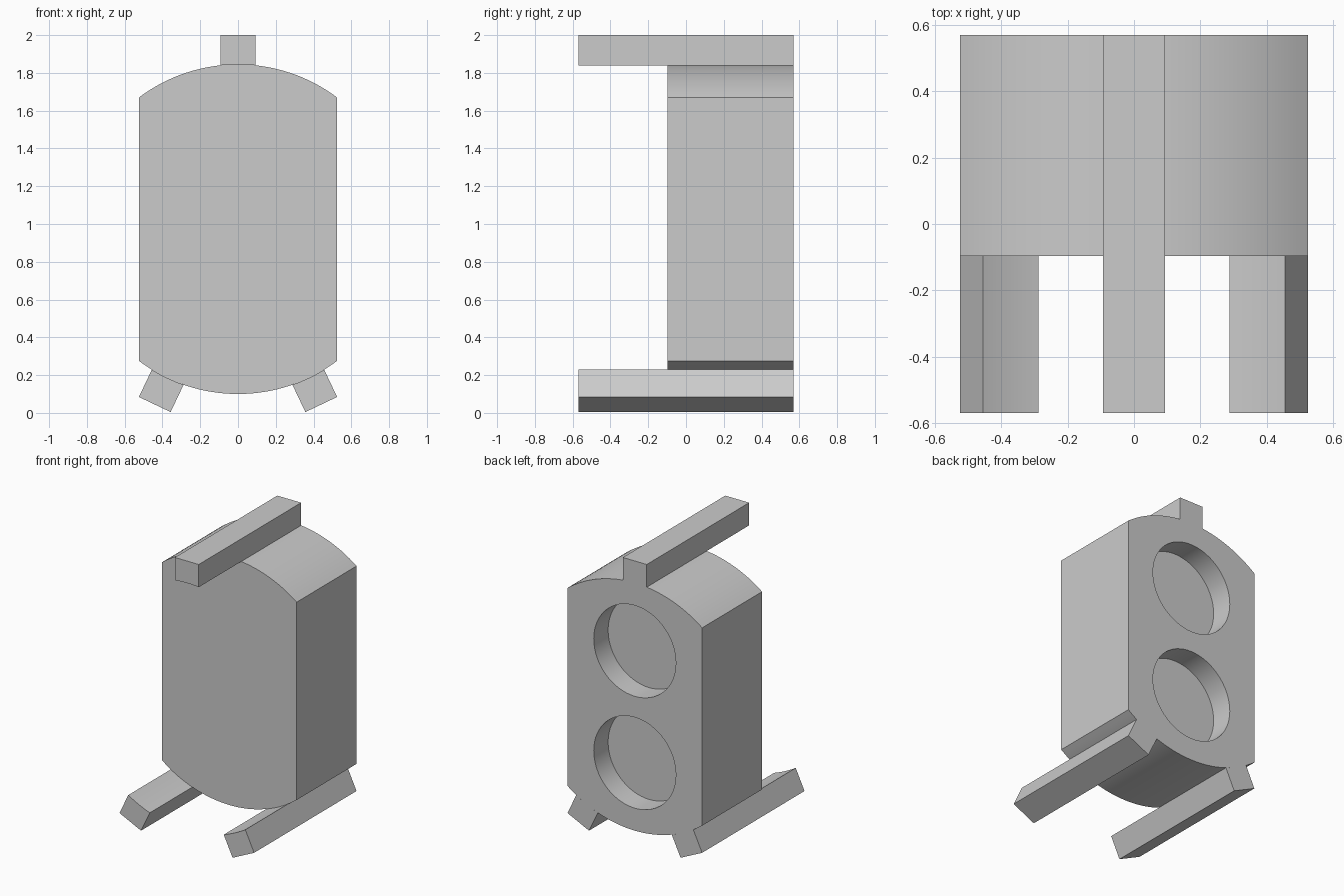
import bpy, bmesh, math
from mathutils import Matrix

if "Cube" in bpy.data.objects:
    bpy.data.objects.remove(bpy.data.objects["Cube"])

CENTER_Z = 0.9725      # axis shared by both curved ends and the rails
RADIUS = 0.8725        # radius of the curved ends
HALF_WIDTH = 0.525
FRONT, BODY_FRONT, BACK = -0.57, -0.097, 0.57

grey = bpy.data.materials.new("light grey")
grey.use_nodes = True
grey.diffuse_color = (0.6, 0.6, 0.6, 1)
grey.node_tree.nodes["Principled BSDF"].inputs["Base Color"].default_value = (0.6, 0.6, 0.6, 1)


def arc(half_width, steps):
    """Points on the upper arc, from left (+x) to right (-x)."""
    a = math.asin(half_width / RADIUS)
    angles = [a - 2 * a * i / steps for i in range(steps + 1)]
    return [(RADIUS * math.sin(t), RADIUS * math.cos(t)) for t in angles]


def prism(name, outline, y0, y1, turn=0.0):
    """Extrude an x-z outline along y, turned about the shared axis."""
    bm = bmesh.new()
    face = bm.faces.new([bm.verts.new((x, y0, z)) for x, z in outline])
    side = bmesh.ops.extrude_face_region(bm, geom=[face])
    verts = [v for v in side["geom"] if isinstance(v, bmesh.types.BMVert)]
    bmesh.ops.translate(bm, verts=verts, vec=(0, y1 - y0, 0))
    bmesh.ops.transform(bm, verts=bm.verts, matrix=Matrix.Translation((0, 0, CENTER_Z))
                        @ Matrix.Rotation(turn, 4, 'Y'))
    bmesh.ops.recalc_face_normals(bm, faces=bm.faces)
    mesh = bpy.data.meshes.new(name)
    bm.to_mesh(mesh)
    bm.free()
    mesh.materials.append(grey)
    obj = bpy.data.objects.new(name, mesh)
    bpy.context.collection.objects.link(obj)
    return obj


def smooth(obj):
    bpy.ops.object.select_all(action='DESELECT')
    obj.select_set(True)
    bpy.context.view_layer.objects.active = obj
    bpy.ops.object.shade_smooth_by_angle(angle=math.radians(30))


# Body: straight sides with curved top and bottom
top = arc(HALF_WIDTH, 32)
body = prism("body", top + [(-x, -z) for x, z in top], BODY_FRONT, BACK)

# Two round recesses in the back
for label, offset in (("upper", 0.394), ("lower", -0.394)):
    circle = [(0.32 * math.cos(i * math.tau / 64), offset + 0.32 * math.sin(i * math.tau / 64))
              for i in range(64)]
    cutter = prism(label + "_recess_cutter", circle, BACK - 0.16, BACK + 0.1)
    cutter.hide_render = True
    cutter.hide_set(True)
    cut = body.modifiers.new(label + "_recess", 'BOOLEAN')
    cut.operation = 'DIFFERENCE'
    cut.solver = 'EXACT'
    cut.object = cutter

# Apply the cuts, then drop the cutters
depsgraph = bpy.context.evaluated_depsgraph_get()
cut_mesh = bpy.data.meshes.new_from_object(body.evaluated_get(depsgraph))
body.modifiers.clear()
body.data = cut_mesh
for label in ("upper", "lower"):
    bpy.data.objects.remove(bpy.data.objects[label + "_recess_cutter"])
smooth(body)

# Rails: one on top, two splayed below, flush with the back
rail = [(-0.093, 1.0275), (0.093, 1.0275)] + arc(0.093, 6)
for name, degrees in (("top_rail", 0), ("left_foot_rail", 154.6), ("right_foot_rail", -154.6)):
    smooth(prism(name, rail, FRONT, BACK, math.radians(degrees)))
